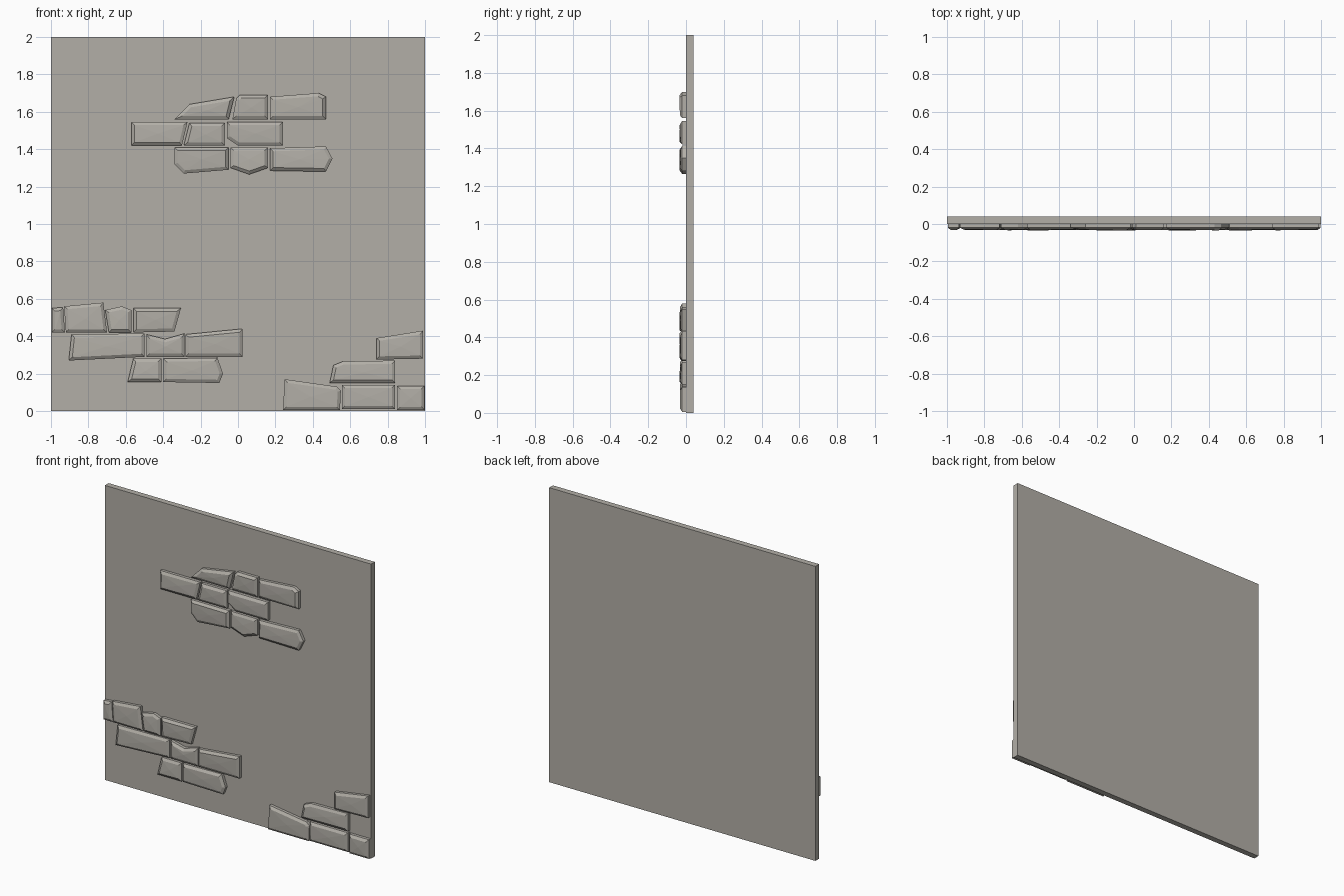
import bpy, bmesh, random
from mathutils import Vector

if "Cube" in bpy.data.objects:
    bpy.data.objects.remove(bpy.data.objects["Cube"])

random.seed(4)
stone = bpy.data.materials.new("warm grey stone")
stone.diffuse_color = (0.45, 0.43, 0.39, 1)
stone.use_nodes = True
stone.node_tree.nodes["Principled BSDF"].inputs["Base Color"].default_value = stone.diffuse_color


def finish(bm, name):
    bmesh.ops.recalc_face_normals(bm, faces=bm.faces)
    mesh = bpy.data.meshes.new(name)
    bm.to_mesh(mesh)
    bm.free()
    mesh.materials.append(stone)
    obj = bpy.data.objects.new(name, mesh)
    bpy.context.collection.objects.link(obj)


def brick(bm, outline):
    """Outline in x, z: straight sides, chamfered rim, slightly uneven front."""
    face = bm.faces.new([bm.verts.new((x, 0.004, z)) for x, z in outline])
    face.normal_update()
    if face.normal.y > 0:
        face.normal_flip()
    # closed prism: keep the back, pull the front out
    front_verts = [bm.verts.new((v.co.x, -0.020, v.co.z)) for v in face.verts]
    back = list(face.verts)
    n = len(back)
    for i in range(n):
        j = (i + 1) % n
        bm.faces.new((back[i], back[j], front_verts[j], front_verts[i]))
    front = bm.faces.new(front_verts)
    front.normal_update()
    bmesh.ops.inset_region(bm, faces=[front], thickness=0.017, use_even_offset=True)
    mid = front.calc_center_median()
    tx, tz = random.uniform(-0.025, 0.025), random.uniform(-0.05, 0.05)
    for v in front.verts:
        d = v.co - mid
        v.co.y = max(-0.038, min(-0.025, -0.031 + d.x * tx + d.z * tz))
    # low ridge in the middle of the front
    bmesh.ops.poke(bm, faces=[front], offset=0.002)


# backing wall panel
bm = bmesh.new()
bmesh.ops.create_cube(bm, size=1)
for v in bm.verts:
    v.co = Vector((v.co.x * 2, v.co.y * 0.04 + 0.02, v.co.z * 2 + 1))
finish(bm, "wall_panel")

# exposed brick patches
upper = [
    [(-.34, 1.56), (-.05, 1.56), (-.02, 1.68), (-.26, 1.64)],
    [(-.03, 1.56), (.16, 1.56), (.16, 1.69), (.01, 1.69), (-.01, 1.67)],
    [(.17, 1.56), (.47, 1.56), (.47, 1.68), (.43, 1.70), (.17, 1.68)],
    [(-.57, 1.42), (-.30, 1.42), (-.27, 1.545), (-.57, 1.545)],
    [(-.29, 1.42), (-.07, 1.42), (-.07, 1.54), (-.26, 1.54)],
    [(-.06, 1.545), (.24, 1.545), (.24, 1.42), (0, 1.42), (-.06, 1.46)],
    [(-.34, 1.41), (-.05, 1.41), (-.05, 1.29), (-.29, 1.27), (-.34, 1.32)],
    [(-.04, 1.41), (.16, 1.41), (.16, 1.30), (.06, 1.265), (-.04, 1.30)],
    [(.17, 1.405), (.47, 1.415), (.505, 1.35), (.47, 1.28), (.17, 1.285)],
]
lower_left = [
    [(-.995, .42), (-.925, .42), (-.935, .555), (-.995, .55)],
    [(-.92, .42), (-.70, .42), (-.72, .58), (-.93, .56)],
    [(-.71, .54), (-.62, .56), (-.57, .54), (-.57, .42), (-.69, .42)],
    [(-.56, .55), (-.305, .55), (-.34, .425), (-.56, .42)],
    [(-.89, .41), (-.50, .415), (-.50, .29), (-.905, .27)],
    [(-.49, .41), (-.39, .385), (-.285, .415), (-.285, .29), (-.49, .29)],
    [(-.28, .41), (.025, .44), (.025, .29), (-.28, .29)],
    [(-.56, .28), (-.41, .28), (-.41, .155), (-.59, .155)],
    [(-.40, .28), (-.11, .285), (-.08, .20), (-.10, .15), (-.40, .155)],
]
lower_right = [
    [(.74, .39), (.99, .43), (.99, .28), (.74, .275)],
    [(.49, .15), (.84, .15), (.84, .27), (.56, .265), (.51, .245)],
    [(.25, .17), (.53, .13), (.55, .11), (.545, .005), (.24, .005)],
    [(.555, .14), (.84, .14), (.84, .01), (.555, .01)],
    [(.85, .135), (.998, .135), (.998, .005), (.85, .005)],
]
for name, patch in (("upper_bricks", upper), ("lower_left_bricks", lower_left),
                    ("lower_right_bricks", lower_right)):
    bm = bmesh.new()
    for outline in patch:
        brick(bm, outline)
    finish(bm, name)
